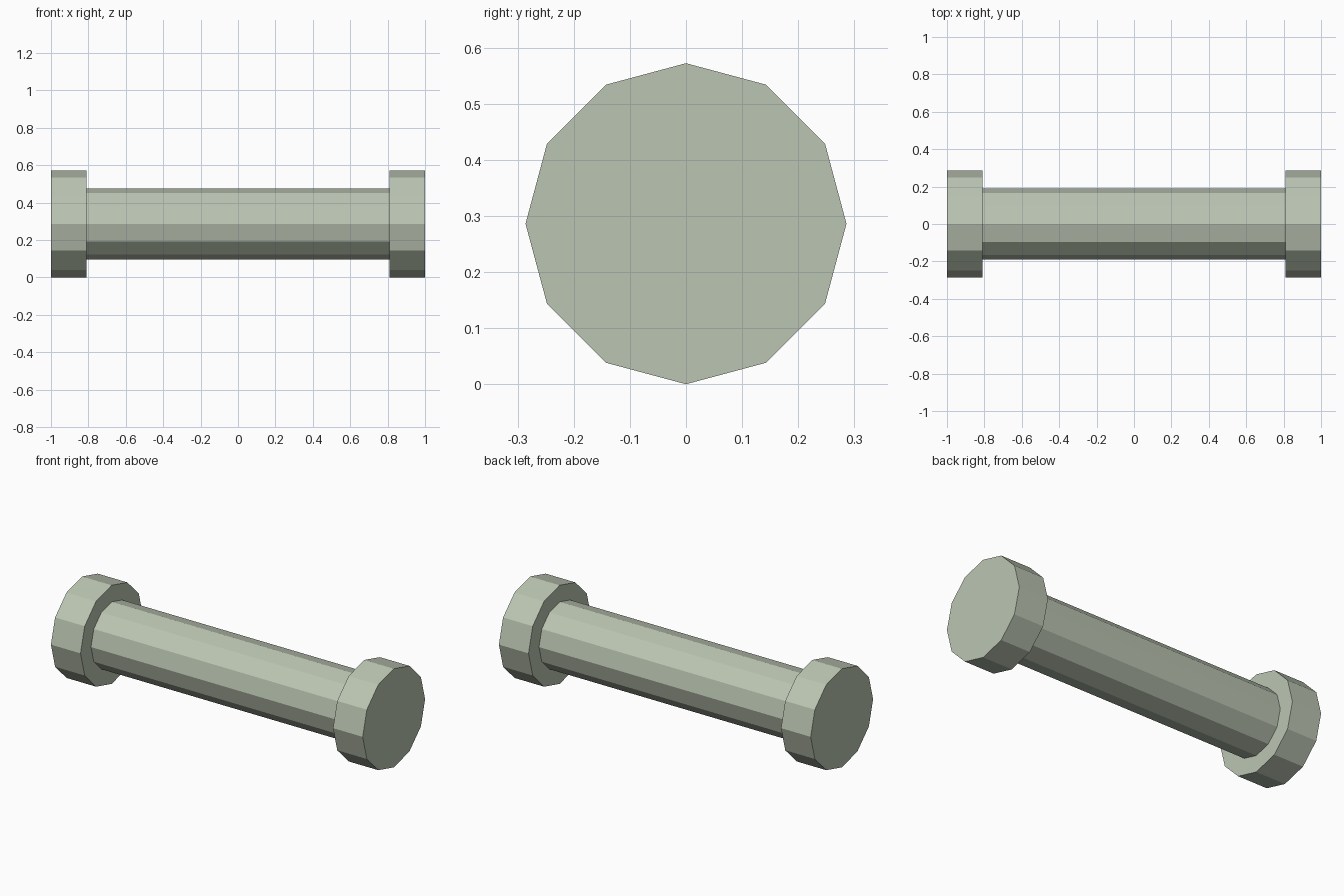
import bpy
import math

SIDES = 12
END_RADIUS = 0.286
SHAFT_RADIUS = 0.19
HALF_LENGTH = 1.0
END_WIDTH = 0.19

cube = bpy.data.objects.get("Cube")
if cube:
    bpy.data.objects.remove(cube, do_unlink=True)

# Pale sage paint shared by every part
sage = bpy.data.materials.new("pale_sage")
sage.use_nodes = True
color = (0.5, 0.56, 0.45, 1)
sage.diffuse_color = color
sage.node_tree.nodes["Principled BSDF"].inputs["Base Color"].default_value = color


def rod(name, radius, x, length):
    """Flat-sided cylinder lying along x, with a corner pointing straight up."""
    bpy.ops.mesh.primitive_cylinder_add(
        vertices=SIDES, radius=radius, depth=length,
        location=(x, 0, END_RADIUS), rotation=(0, math.pi / 2, 0))
    obj = bpy.context.object
    obj.name = name
    obj.data.materials.append(sage)
    return obj


# Central shaft between the two end discs
rod("shaft", SHAFT_RADIUS, 0, 2 * (HALF_LENGTH - END_WIDTH))

# Wider disc at each end
for side, name in ((1, "left_end_disc"), (-1, "right_end_disc")):
    rod(name, END_RADIUS, side * (HALF_LENGTH - END_WIDTH / 2), END_WIDTH)
